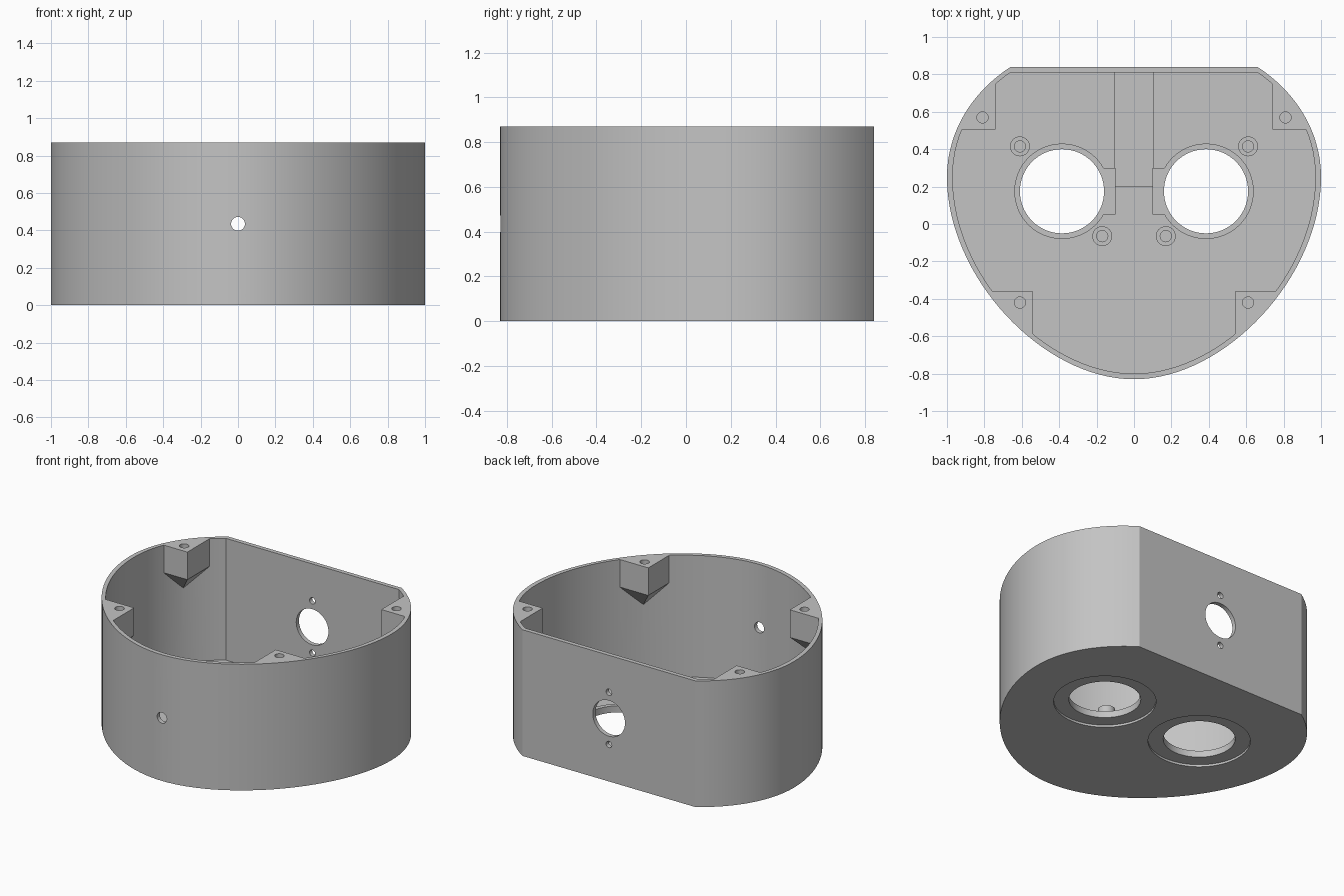
import bpy, bmesh, math
from mathutils import Matrix, Vector
from mathutils.geometry import interpolate_bezier

if "Cube" in bpy.data.objects:
    bpy.data.objects.remove(bpy.data.objects["Cube"], do_unlink=True)

HEIGHT, FLOOR = 0.87, 0.03

grey = bpy.data.materials.new("plain_grey")
grey.use_nodes = True
colour = (0.55, 0.55, 0.55, 1)
grey.diffuse_color = colour
grey.node_tree.nodes["Principled BSDF"].inputs["Base Color"].default_value = colour


def finish(name, bm):
    bmesh.ops.recalc_face_normals(bm, faces=bm.faces)
    mesh = bpy.data.meshes.new(name)
    bm.to_mesh(mesh)
    bm.free()
    mesh.materials.append(grey)
    obj = bpy.data.objects.new(name, mesh)
    bpy.context.collection.objects.link(obj)
    return obj


def prism(name, points, z0, z1):
    bm = bmesh.new()
    face = bm.faces.new([bm.verts.new((x, y, z0)) for x, y in points])
    new = bmesh.ops.extrude_face_region(bm, geom=[face])["geom"]
    verts = [v for v in new if isinstance(v, bmesh.types.BMVert)]
    bmesh.ops.translate(bm, verts=verts, vec=(0, 0, z1 - z0))
    return finish(name, bm)


def box(name, x0, x1, y0, y1, z0, z1):
    return prism(name, [(x0, y0), (x1, y0), (x1, y1), (x0, y1)], z0, z1)


def cylinder(name, r, centre, length, along_y=False, sides=48):
    bm = bmesh.new()
    matrix = Matrix.Translation(centre)
    if along_y:
        matrix = matrix @ Matrix.Rotation(math.pi / 2, 4, "X")
    bmesh.ops.create_cone(bm, cap_ends=True, segments=sides, radius1=r, radius2=r,
                          depth=length, matrix=matrix)
    return finish(name, bm)


def upright(name, r, x, y, z0, z1, sides=48):
    return cylinder(name, r, (x, y, (z0 + z1) / 2), z1 - z0, sides=sides)


def hull(name, points):
    bm = bmesh.new()
    verts = [bm.verts.new(p) for p in points]
    bmesh.ops.convex_hull(bm, input=verts)
    return finish(name, bm)


def outline(front, side, widest, shoulder, back):
    """Closed rounded heart-like outline, flat at the back."""
    def curve(*pts, n):
        a, b, c, d = [Vector((x, y, 0)) for x, y in pts]
        return [(p.x, p.y) for p in interpolate_bezier(a, b, c, d, n)]
    lower = curve((0, front), (side * 0.49, front), (side, -0.28), (side, widest), n=33)
    upper = curve((side, widest), (side, 0.5), shoulder, back, n=17)
    half = lower + upper[1:]
    return half + [(-x, y) for x, y in reversed(half[1:])]


# Shell with open top
housing = prism("housing", outline(-0.83, 1.0, 0.25, (0.86, 0.71), (0.66, 0.84)), 0, HEIGHT)


def combine(tool, operation):
    mod = housing.modifiers.new("combine", "BOOLEAN")
    mod.operation, mod.object, mod.solver = operation, tool, "EXACT"
    bpy.context.view_layer.objects.active = housing
    bpy.ops.object.modifier_apply(modifier=mod.name)
    bpy.data.objects.remove(tool, do_unlink=True)


def add(tool):
    combine(tool, "UNION")


def cut(tool):
    combine(tool, "DIFFERENCE")


cut(prism("cavity", outline(-0.80, 0.97, 0.25, (0.84, 0.69), (0.66, 0.81)), FLOOR, 1))

# Raised strip on the floor
add(box("floor_strip", -0.105, 0.105, 0.2, 0.82, 0.01, 0.05))

# Lid screw columns: footprint, tip point in the wall, screw hole
columns = [
    ([(0.74, 0.505), (0.935, 0.505), (0.865, 0.635), (0.74, 0.765)], (0.86, 0.63), (0.81, 0.57)),
    ([(0.54, -0.36), (0.77, -0.36), (0.665, -0.48), (0.54, -0.6)], (0.66, -0.478), (0.61, -0.42)),
]
bosses = [(0.61, 0.415), (0.17, -0.065)]

for s in (1, -1):
    for foot, tip, hole in columns:
        corners = [(s * x, y, z) for x, y in foot for z in (0.68, HEIGHT)]
        add(hull("lid_column", corners + [(s * tip[0], tip[1], 0.54)]))
        cut(upright("lid_screw_hole", 0.03, s * hole[0], hole[1], 0.7, 1, 24))

    # Collar with a square pad, around each floor opening
    add(upright("collar", 0.255, s * 0.385, 0.175, 0.02, 0.06, 64))
    add(box("collar_pad", min(s * 0.1, s * 0.25), max(s * 0.1, s * 0.25), 0.05, 0.3, 0.02, 0.06))
    cut(upright("floor_opening", 0.225, s * 0.385, 0.175, -0.1, 0.2, 64))
    cut(upright("underside_recess", 0.32, s * 0.385, 0.175, -0.1, 0.015, 64))

    # Standoff bosses
    for x, y in bosses:
        add(upright("boss", 0.053, s * x, y, 0.02, 0.13, 32))
        cut(upright("boss_hole", 0.03, s * x, y, 0.04, 0.2, 24))

# Back wall opening with two screw holes, and small front hole
cut(cylinder("back_opening", 0.123, (0, 0.83, 0.435), 0.15, True))
for dz in (-0.18, 0.18):
    cut(cylinder("back_screw_hole", 0.022, (0, 0.83, 0.435 + dz), 0.15, True, 20))
cut(cylinder("front_hole", 0.037, (0, -0.82, 0.435), 0.15, True, 32))

bpy.ops.object.select_all(action="DESELECT")
housing.select_set(True)
bpy.context.view_layer.objects.active = housing
bpy.ops.object.shade_smooth_by_angle(angle=math.radians(25))
